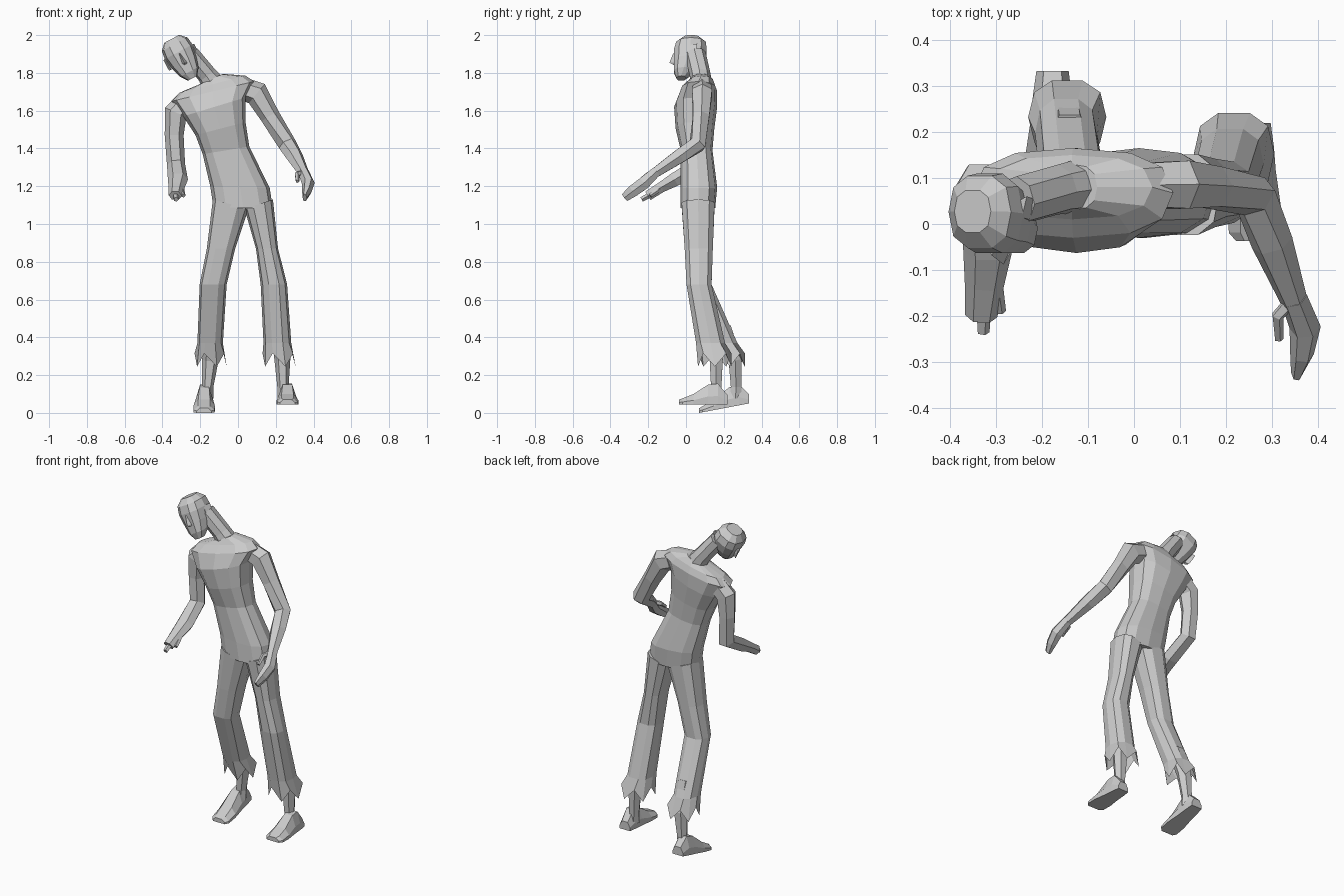
import bpy, bmesh, math
from mathutils import Vector, Matrix


def loft(name, rings, cap_start=True, cap_end=True, mat=Matrix()):
    """Skin a list of equal-length point rings."""
    bm = bmesh.new()
    vs = [[bm.verts.new(mat @ Vector(p)) for p in r] for r in rings]
    n = len(vs[0])
    for a, b in zip(vs, vs[1:]):
        for i in range(n):
            j = (i + 1) % n
            bm.faces.new((a[i], a[j], b[j], b[i]))
    if cap_start:
        bm.faces.new(vs[0][::-1])
    if cap_end:
        bm.faces.new(vs[-1])
    bmesh.ops.recalc_face_normals(bm, faces=bm.faces)
    me = bpy.data.meshes.new(name)
    bm.to_mesh(me)
    bm.free()
    ob = bpy.data.objects.new(name, me)
    bpy.context.collection.objects.link(ob)
    return ob


def slab(xl, zl, xr, zr, yf, yb, n, jag=0.0):
    """Rounded section from left/right edge points and front/back depth."""
    pts = []
    for i in range(n):
        a = 2 * math.pi * i / n
        c, s = math.cos(a), math.sin(a)
        c = math.copysign(abs(c) ** 0.8, c)
        s = math.copysign(abs(s) ** 0.8, s)
        t = (c + 1) / 2
        pts.append((xl + (xr - xl) * t, (yf + yb) / 2 + s * (yb - yf) / 2,
                    zl + (zr - zl) * t + (jag if i % 2 else -jag)))
    return pts


def tube(name, path, n=6):
    """Limb along a path of (x, y, z, half width, half thickness)."""
    P = [Vector(p[:3]) for p in path]
    rings = []
    for i, p in enumerate(path):
        t = Vector()
        if i:
            t += (P[i] - P[i - 1]).normalized()
        if i < len(P) - 1:
            t += (P[i + 1] - P[i]).normalized()
        t.normalize()
        u = (Vector((1, 0, 0)) - t * t.x).normalized()
        v = t.cross(u)
        rings.append([P[i] + u * p[3] * math.cos(2 * math.pi * k / n)
                      + v * p[4] * math.sin(2 * math.pi * k / n) for k in range(n)])
    return loft(name, rings)


# Leaning torso
loft("torso", [slab(*r, 12) for r in [
    (-0.13, 1.09, 0.185, 1.08, -0.03, 0.155),
    (-0.147, 1.2, 0.168, 1.19, -0.03, 0.165),
    (-0.187, 1.37, 0.06, 1.41, -0.028, 0.14),
    (-0.225, 1.47, 0.04, 1.54, -0.055, 0.15),
    (-0.29, 1.57, 0.04, 1.67, -0.063, 0.165),
    (-0.35, 1.65, 0.085, 1.755, -0.03, 0.165),
    (-0.31, 1.695, 0.04, 1.785, 0.01, 0.15),
    (-0.19, 1.745, -0.08, 1.795, 0.03, 0.13)]])

# Neck
tube("neck", [(-0.11, 0.085, 1.71, 0.07, 0.06), (-0.165, 0.075, 1.79, 0.052, 0.055),
              (-0.255, 0.05, 1.90, 0.05, 0.055)], 8)

# Head, tilted sideways
head_mat = Matrix.Translation((-0.30, 0, 1.885)) @ Matrix.Rotation(math.radians(-28), 4, 'Y')
loft("head", [slab(-w, z, w, z, yf, yb, 10) for z, w, yf, yb in [
    (-0.128, 0.028, -0.05, 0.0), (-0.09, 0.055, -0.065, 0.045),
    (-0.03, 0.073, -0.066, 0.09), (0.03, 0.083, -0.067, 0.113),
    (0.075, 0.077, -0.055, 0.108), (0.108, 0.045, -0.02, 0.075)]], mat=head_mat)
loft("nose", [[(-w, -0.055, z), (w, -0.055, z), (0, y, z)] for z, w, y in
              [(-0.045, 0.017, -0.07), (-0.035, 0.016, -0.088), (0.02, 0.008, -0.068)]],
     mat=head_mat)
for side, label in ((-1, "left"), (1, "right")):
    loft(label + "_ear", [[(side * 0.07, y0, z), (side * 0.07, y1, z),
                           (side * 0.092, y1 + 0.01, z), (side * 0.08, y0, z)]
                          for z, y0, y1 in [(-0.035, 0.015, 0.03), (0.0, 0.01, 0.045),
                                            (0.03, 0.015, 0.05)]], mat=head_mat)

# Trouser legs with ragged open cuffs
legs = {
    "left_trouser_leg": [(-0.133, 1.13, 0.055, 1.08, -0.027, 0.155),
                         (-0.165, 0.87, -0.015, 0.87, -0.01, 0.145),
                         (-0.203, 0.68, -0.06, 0.68, 0.01, 0.138),
                         (-0.215, 0.37, -0.08, 0.37, 0.12, 0.275),
                         (-0.23, 0.28, -0.06, 0.28, 0.15, 0.315)],
    "right_trouser_leg": [(0.035, 1.08, 0.185, 1.13, -0.027, 0.155),
                          (0.095, 0.87, 0.212, 0.87, -0.01, 0.145),
                          (0.12, 0.68, 0.26, 0.68, 0.0, 0.138),
                          (0.135, 0.37, 0.282, 0.37, 0.05, 0.21),
                          (0.13, 0.28, 0.305, 0.28, 0.06, 0.245)]}
for name, rows in legs.items():
    loft(name, [slab(*r, 10, 0.035 if i == 4 else 0) for i, r in enumerate(rows)],
         cap_end=False)

# Shins
tube("left_shin", [(-0.14, 0.2, 0.45, 0.045, 0.045), (-0.147, 0.26, 0.28, 0.044, 0.04),
                   (-0.16, 0.265, 0.14, 0.03, 0.032), (-0.165, 0.262, 0.08, 0.036, 0.036)])
tube("right_shin", [(0.22, 0.13, 0.45, 0.045, 0.045), (0.235, 0.16, 0.28, 0.042, 0.04),
                    (0.238, 0.16, 0.14, 0.03, 0.032), (0.245, 0.155, 0.08, 0.036, 0.036)])


# Feet
def foot(name, heel, toe):
    heel, toe = Vector(heel), Vector(toe)
    rings = []
    for s, w, h in [(0, 0.035, 0.05), (0.2, 0.042, 0.11), (0.4, 0.046, 0.105),
                    (0.7, 0.057, 0.055), (0.93, 0.056, 0.032), (1, 0.04, 0.025)]:
        c = heel.lerp(toe, s)
        rings.append([c + Vector(o) for o in [(-w, 0, 0), (w, 0, 0), (w, 0, h * 0.4),
                      (w * 0.55, 0, h), (-w * 0.55, 0, h), (-w, 0, h * 0.4)]])
    loft(name, rings)


foot("left_foot", (-0.177, 0.333, 0.05), (-0.18, 0.07, 0.0))
foot("right_foot", (0.262, 0.22, 0.045), (0.262, -0.037, 0.045))

# Arms with mitten hands
tube("left_arm", [(-0.27, 0.085, 1.65, 0.06, 0.05), (-0.33, 0.08, 1.59, 0.062, 0.057),
                  (-0.338, 0.082, 1.47, 0.05, 0.048), (-0.328, 0.075, 1.315, 0.048, 0.05),
                  (-0.318, -0.06, 1.235, 0.053, 0.042), (-0.325, -0.13, 1.195, 0.043, 0.032),
                  (-0.332, -0.2, 1.15, 0.035, 0.03)])
tube("right_arm", [(0.03, 0.085, 1.715, 0.06, 0.055), (0.1, 0.085, 1.69, 0.066, 0.06),
                   (0.17, 0.08, 1.57, 0.052, 0.05), (0.262, 0.06, 1.42, 0.05, 0.048),
                   (0.3, -0.04, 1.355, 0.046, 0.042), (0.347, -0.165, 1.27, 0.03, 0.03)])
tube("right_hand", [(0.347, -0.16, 1.275, 0.03, 0.03), (0.372, -0.225, 1.215, 0.034, 0.038),
                    (0.365, -0.28, 1.175, 0.026, 0.036), (0.353, -0.325, 1.14, 0.012, 0.026)])

# Fingers
tube("left_fingers", [(-0.328, -0.18, 1.16, 0.018, 0.015), (-0.328, -0.235, 1.13, 0.014, 0.014)], 5)
tube("left_thumb", [(-0.3, -0.13, 1.19, 0.015, 0.015), (-0.29, -0.19, 1.15, 0.012, 0.012)], 5)
tube("right_thumb", [(0.345, -0.165, 1.275, 0.016, 0.016), (0.312, -0.2, 1.262, 0.014, 0.014),
                     (0.315, -0.25, 1.225, 0.01, 0.01)], 5)
